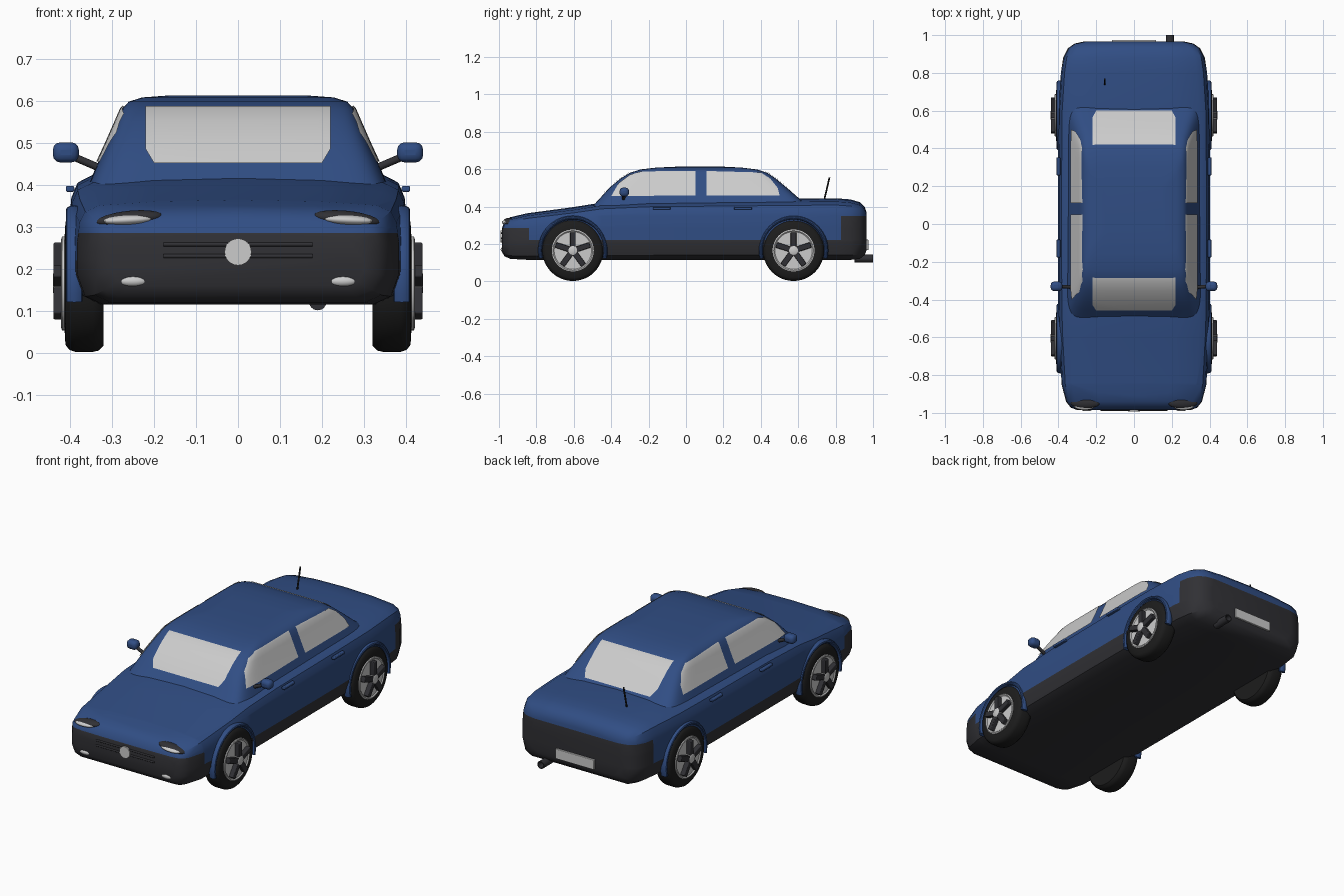
import bpy, bmesh, math
from mathutils import Vector, Matrix

if "Cube" in bpy.data.objects:
    bpy.data.objects.remove(bpy.data.objects["Cube"])


def material(name, rgb):
    m = bpy.data.materials.new(name)
    m.diffuse_color = (*rgb, 1)
    m.use_nodes = True
    m.node_tree.nodes["Principled BSDF"].inputs["Base Color"].default_value = m.diffuse_color
    return m


BLUE = material("blue_paint", (0.03, 0.075, 0.23))
DARK = material("dark_plastic", (0.03, 0.03, 0.035))
RUBBER = material("rubber", (0.012, 0.012, 0.012))
SILVER = material("silver", (0.6, 0.6, 0.6))


def finish(name, bm, mats, mirror=False, bevel=0, angle=35, closed=True):
    if closed:
        bmesh.ops.recalc_face_normals(bm, faces=bm.faces)
    me = bpy.data.meshes.new(name)
    bm.to_mesh(me)
    bm.free()
    ob = bpy.data.objects.new(name, me)
    bpy.context.collection.objects.link(ob)
    for m in mats:
        me.materials.append(m)
    bpy.ops.object.select_all(action='DESELECT')
    ob.select_set(True)
    bpy.context.view_layer.objects.active = ob
    bpy.ops.object.shade_smooth_by_angle(angle=math.radians(angle))
    if bevel:
        b = ob.modifiers.new("bevel", 'BEVEL')
        b.width, b.segments = bevel, 3
    if mirror:
        ob.modifiers.new("mirror", 'MIRROR')
    return ob


def loft(rings, caps=True):
    bm = bmesh.new()
    vs = [[bm.verts.new(p) for p in r] for r in rings]
    n = len(vs[0])
    for a, b in zip(vs, vs[1:]):
        for i in range(n):
            bm.faces.new((a[i], a[(i + 1) % n], b[(i + 1) % n], b[i]))
    if caps:
        bm.faces.new(vs[0])
        bm.faces.new(vs[-1])
    bmesh.ops.recalc_face_normals(bm, faces=bm.faces)
    return bm


def box(name, c, size, mat, rot=None, **kw):
    bm = bmesh.new()
    m = Matrix.Translation(c) @ (rot or Matrix()) @ Matrix.Diagonal((*size, 1))
    bmesh.ops.create_cube(bm, size=1, matrix=m)
    return finish(name, bm, [mat], **kw)


def ball(name, c, radii, mat, tilt=0, **kw):
    bm = bmesh.new()
    m = Matrix.Translation(c) @ Matrix.Rotation(tilt, 4, 'Y') @ Matrix.Diagonal((*radii, 1))
    bmesh.ops.create_uvsphere(bm, u_segments=32, v_segments=16, radius=1, matrix=m)
    return finish(name, bm, [mat], **kw)


def rod(name, a, b, r, mat, **kw):
    a, b = Vector(a), Vector(b)
    q = (b - a).to_track_quat('Z', 'Y').to_matrix().to_4x4()
    bm = bmesh.new()
    bmesh.ops.create_cone(bm, cap_ends=True, segments=24, radius1=r, radius2=r,
                          depth=(b - a).length, matrix=Matrix.Translation((a + b) / 2) @ q)
    return finish(name, bm, [mat], **kw)


# Lower body: cross-sections along the length
HALF = [(.84, 0), (.95, .08), (1, .3), (1, .62), (.985, .82), (.95, .93), (.86, .99), (.5, 1.03), (0, 1.045)]
STATIONS = [  # y, half width, bottom, shoulder height
    (-.985, .30, .16, .275), (-.972, .335, .135, .31), (-.94, .36, .12, .333), (-.85, .383, .115, .353),
    (-.6, .397, .115, .385), (-.45, .402, .115, .408), (-.2, .403, .115, .42), (.3, .403, .115, .425),
    (.6, .40, .115, .428), (.8, .387, .115, .43), (.88, .375, .115, .424), (.93, .35, .12, .41),
    (.955, .315, .14, .388), (.965, .27, .165, .36)]


def body_ring(y, w, zb, zt):
    right = [(w * fx, y, zb + fz * (zt - zb)) for fx, fz in HALF]
    return right + [(-x, y, z) for x, y, z in reversed(right[:-1])]


bm = loft([body_ring(*s) for s in STATIONS])
for co, no in [((0, 0, .22), (0, 0, 1)), ((0, 0, .285), (0, 0, 1)), ((0, 0, .35), (0, 0, 1)),
               ((0, .83, 0), (0, 1, 0)), ((0, -.84, 0), (0, 1, 0))]:
    bmesh.ops.bisect_plane(bm, geom=bm.verts[:] + bm.edges[:] + bm.faces[:], plane_co=co, plane_no=no)
for f in bm.faces:  # dark sills and bumpers
    c = f.calc_center_median()
    f.material_index = int(c.z < .22 or (c.y > .83 and c.z < .35) or (c.y < -.84 and c.z < .285))
finish("body", bm, [BLUE, DARK])

# Cabin: rounded outlines stacked in height
LEVELS = [  # z, front y, rear y, half width
    (.39, -.51, .67, .36), (.45, -.455, .597, .335), (.50, -.41, .54, .312), (.55, -.35, .48, .29),
    (.58, -.30, .435, .277), (.598, -.245, .38, .26), (.608, -.16, .30, .228), (.613, -.05, .2, .16)]


def cabin(grow=0, caps=True):
    def ring(z, yf, yr, w):
        pts = []
        for i in range(96):
            a = math.tau * i / 96
            c, s = math.cos(a), math.sin(a)
            px, py = (math.copysign(abs(v) ** (1 / 6), v) if abs(v) > 1e-6 else 0 for v in (c, s))
            pts.append(((w + grow) * px, (yf + yr) / 2 + ((yr - yf) / 2 + grow) * py, z + grow * .5))
        return pts
    return loft([ring(*l) for l in LEVELS], caps)


finish("cabin", cabin(), [BLUE])


def window(name, outline, axis, side, mirror=False):
    """Trim a slightly grown cabin skin to a convex outline (counter-clockwise)."""
    bm = cabin(.004, caps=False)

    def trim(co, no):
        bmesh.ops.bisect_plane(bm, geom=bm.verts[:] + bm.edges[:] + bm.faces[:],
                               plane_co=co, plane_no=no, clear_outer=True)
    k = Vector((0, 0, 0))
    k[axis] = -side
    trim(-k * .15, k)
    u = 1 - axis
    for (a, az), (b, bz) in zip(outline, outline[1:] + outline[:1]):
        co, no = Vector((0, 0, az)), Vector((0, 0, -(b - a)))
        co[u], no[u] = a, bz - az
        trim(co, no)
    finish(name, bm, [SILVER], mirror=mirror, closed=False)


screen = [(-.2, .452), (.2, .452), (.22, .485), (.22, .588), (-.22, .588), (-.22, .485)]
window("windscreen", screen, 1, -1)
window("rear_window", screen, 1, 1)
window("front_side_window", [(-.40, .455), (.05, .46), (.05, .59), (-.24, .588), (-.30, .57), (-.36, .525)], 0, 1, True)
window("rear_side_window", [(.11, .46), (.50, .46), (.49, .50), (.45, .55), (.40, .582), (.11, .59)], 0, 1, True)


# Wheels and arch flares
def lathe(name, prof, cy, mat):
    rings = [[(x, cy + r * math.cos(math.tau * i / 48), .165 + r * math.sin(math.tau * i / 48))
              for i in range(48)] for x, r in prof]
    finish(name, loft(rings), [mat], mirror=True)


for tag, cy in (("front", -.605), ("rear", .575)):
    lathe(tag + "_tyre", [(.32, .115), (.32, .148), (.332, .16), (.345, .163), (.388, .163),
                          (.402, .158), (.411, .146), (.413, .112)], cy, RUBBER)
    lathe(tag + "_rim", [(.39, .112), (.419, .112), (.421, .106), (.416, .10)], cy, SILVER)
    lathe(tag + "_hub", [(.40, .028), (.437, .028), (.441, .022)], cy, SILVER)
    for i in range(5):
        rot = Matrix.Rotation(math.tau * i / 5, 4, 'X')
        c = Vector((.427, cy, .165)) + rot @ Vector((0, 0, .057))
        box(f"{tag}_spoke_{i}", c, (.026, .03, .08), DARK, rot=rot, mirror=True, bevel=.004)
    arch = []
    for i in range(33):
        a = math.radians(-14 + 208 * i / 32)
        arch.append([(.39 + .02 * math.cos(t), cy + (.175 + .011 * math.sin(t)) * math.cos(a),
                      .165 + (.175 + .011 * math.sin(t)) * math.sin(a))
                     for t in (math.tau * j / 12 for j in range(12))])
    finish(tag + "_arch", loft(arch), [BLUE], mirror=True)

# Lamps and grille
ball("headlight_housing", (.258, -.945, .318), (.08, .032, .02), DARK, tilt=.1, mirror=True)
ball("headlight", (.262, -.958, .316), (.06, .027, .013), SILVER, tilt=.05, mirror=True)
ball("fog_light", (.25, -.978, .17), (.033, .013, .013), SILVER, mirror=True)
for i, z in enumerate((.23, .258)):
    rod(f"grille_bar_{i}", (-.177, -.985, z), (.177, -.985, z), .005, DARK)
rod("grille_disc", (0, -.98, .24), (0, -.993, .24), .032, SILVER)

# Mirrors, door handles, plate, exhaust, aerial
box("side_mirror", (.41, -.33, .477), (.062, .05, .048), BLUE, mirror=True, bevel=.018)
rod("mirror_arm", (.325, -.335, .438), (.395, -.33, .468), .009, DARK, mirror=True)
for tag, y in (("front", -.13), ("rear", .305)):
    box(tag + "_door_handle", (.4, y, .39), (.02, .095, .014), BLUE, mirror=True, bevel=.004)
box("number_plate", (0, .967, .195), (.235, .016, .055), SILVER, bevel=.003)
pipe = [[(.19 + r * math.cos(math.tau * i / 24), y, .122 + r * math.sin(math.tau * i / 24))
         for i in range(24)] for y, r in ((.90, .021), (1.0, .021), (1.0, .016), (.93, .016))]
finish("exhaust", loft(pipe), [DARK])
rod("aerial", (-.155, .738, .43), (-.155, .767, .555), .0045, RUBBER)
